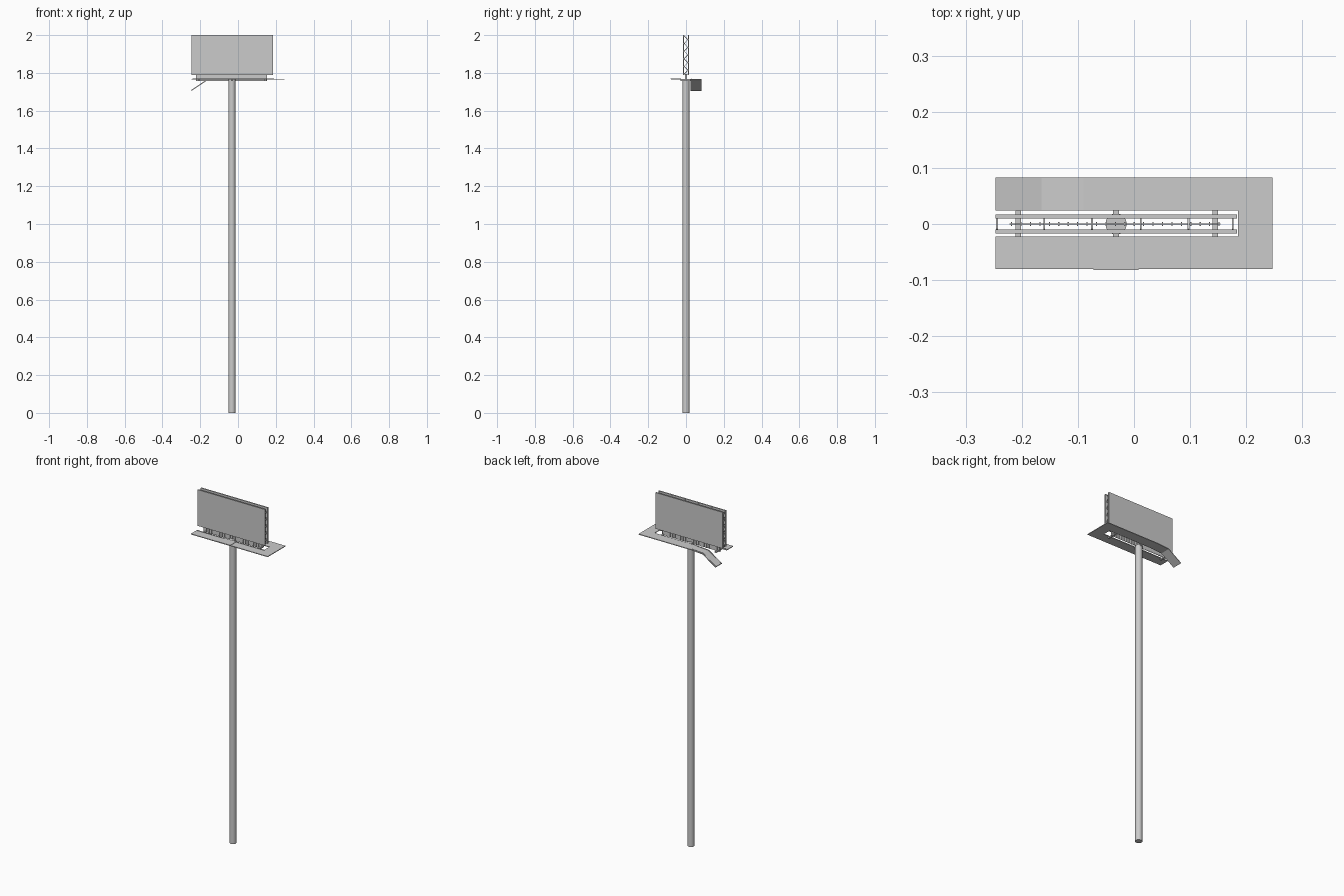
import bpy, bmesh, math
from mathutils import Vector

if "Cube" in bpy.data.objects:
    bpy.data.objects.remove(bpy.data.objects["Cube"])


def finish(name, bm):
    bmesh.ops.recalc_face_normals(bm, faces=bm.faces[:])
    me = bpy.data.meshes.new(name)
    bm.to_mesh(me)
    bm.free()
    ob = bpy.data.objects.new(name, me)
    bpy.context.collection.objects.link(ob)
    return ob


def add_box(bm, x0, x1, y0, y1, z0, z1):
    vs = bmesh.ops.create_cube(bm, size=1)['verts']
    for v in vs:
        v.co = Vector(((x0 + x1) / 2 + v.co.x * (x1 - x0),
                       (y0 + y1) / 2 + v.co.y * (y1 - y0),
                       (z0 + z1) / 2 + v.co.z * (z1 - z0)))


def boxes(name, *dims):
    bm = bmesh.new()
    for d in dims:
        add_box(bm, *d)
    return finish(name, bm)


def add_prism(bm, pts, offset):
    face = bm.faces.new([bm.verts.new(p) for p in pts])
    res = bmesh.ops.extrude_face_region(bm, geom=[face])
    moved = [g for g in res['geom'] if isinstance(g, bmesh.types.BMVert)]
    bmesh.ops.translate(bm, verts=moved, vec=offset)


def add_strut(bm, x, a, b, w):
    # square strut in the plane of constant x, from (y, z) to (y, z)
    d = Vector((b[0] - a[0], b[1] - a[1])).normalized()
    n = Vector((-d.y, d.x)) * w / 2
    pts = [(x - w / 2, p[0] + s * n.x, p[1] + s * n.y)
           for p, s in ((a, 1), (b, 1), (b, -1), (a, -1))]
    add_prism(bm, pts, (w, 0, 0))


# Pole
bpy.ops.mesh.primitive_cylinder_add(vertices=16, radius=0.019, depth=1.765,
                                    location=(-0.032, 0, 0.8825))
bpy.context.object.name = "pole"
bpy.ops.object.shade_smooth_by_angle()

# Two display panels
boxes("front_panel", (-0.247, 0.184, -0.017, -0.010, 1.79, 2.0))
boxes("rear_panel", (-0.247, 0.184, 0.010, 0.017, 1.79, 2.0))

# Zigzag trusses between the panels
bm = bmesh.new()
levels = 10
for x in (-0.244, -0.160, -0.075, 0.012, 0.097, 0.176):
    for i in range(levels):
        s = 0.010 if i % 2 else -0.010
        z0 = 1.794 + 0.202 * i / levels
        z1 = 1.794 + 0.202 * (i + 1) / levels
        add_strut(bm, x, (s, z0), (-s, z1), 0.003)
    add_strut(bm, x, (-0.010, 1.793), (0.010, 1.793), 0.003)
finish("panel_truss", bm)

# Carrying beam: thin web with upright ribs
bm = bmesh.new()
add_box(bm, -0.222, 0.154, -0.001, 0.001, 1.758, 1.793)
for i in range(23):
    x = -0.218 + i * 0.0168
    add_box(bm, x - 0.001, x + 0.001, -0.004, 0.004, 1.758, 1.793)
finish("carrying_beam", bm)

# Cross brackets joining beam and walkway
boxes("cross_brackets",
      (-0.211, -0.201, -0.030, 0.024, 1.757, 1.764),
      (-0.037, -0.027, -0.030, 0.024, 1.757, 1.764),
      (0.140, 0.150, -0.030, 0.024, 1.757, 1.764))

# Front and end walkway
bm = bmesh.new()
T, B = 1.768, 1.764
outline = [(-0.247, -0.080), (0.247, -0.080), (0.247, 0.024),
           (0.185, 0.024), (0.185, -0.022), (-0.247, -0.022)]
add_prism(bm, [(x, y, B) for x, y in outline], (0, 0, T - B))
finish("walkway", bm)


# Rear walkway that bends down to a ramp at the left
def ramp_strip(name, xs_z, y0, y1, lift, thick):
    bm = bmesh.new()
    top = [(x, y0, z + lift) for x, z in xs_z]
    low = [(x, y0, z + lift - thick) for x, z in reversed(xs_z)]
    add_prism(bm, top + low, (0, y1 - y0, 0))
    return finish(name, bm)


path = [(0.247, T), (-0.09, T), (-0.165, 1.763), (-0.247, 1.708)]
ramp_strip("rear_walkway_ramp", path, 0.024, 0.083, 0, 0.004)
for name, y in (("ramp_curb_outer", 0.077), ("ramp_curb_inner", 0.030)):
    ramp_strip(name, path[1:], y - 0.001, y + 0.001, 0.002, 0.003)

# Hatch plate and inner lip on the front walkway
boxes("hatch_plate", (-0.072, 0.008, -0.082, -0.027, T, T + 0.002))
boxes("inner_lip", (-0.242, 0.190, -0.029, -0.027, T, T + 0.002))
